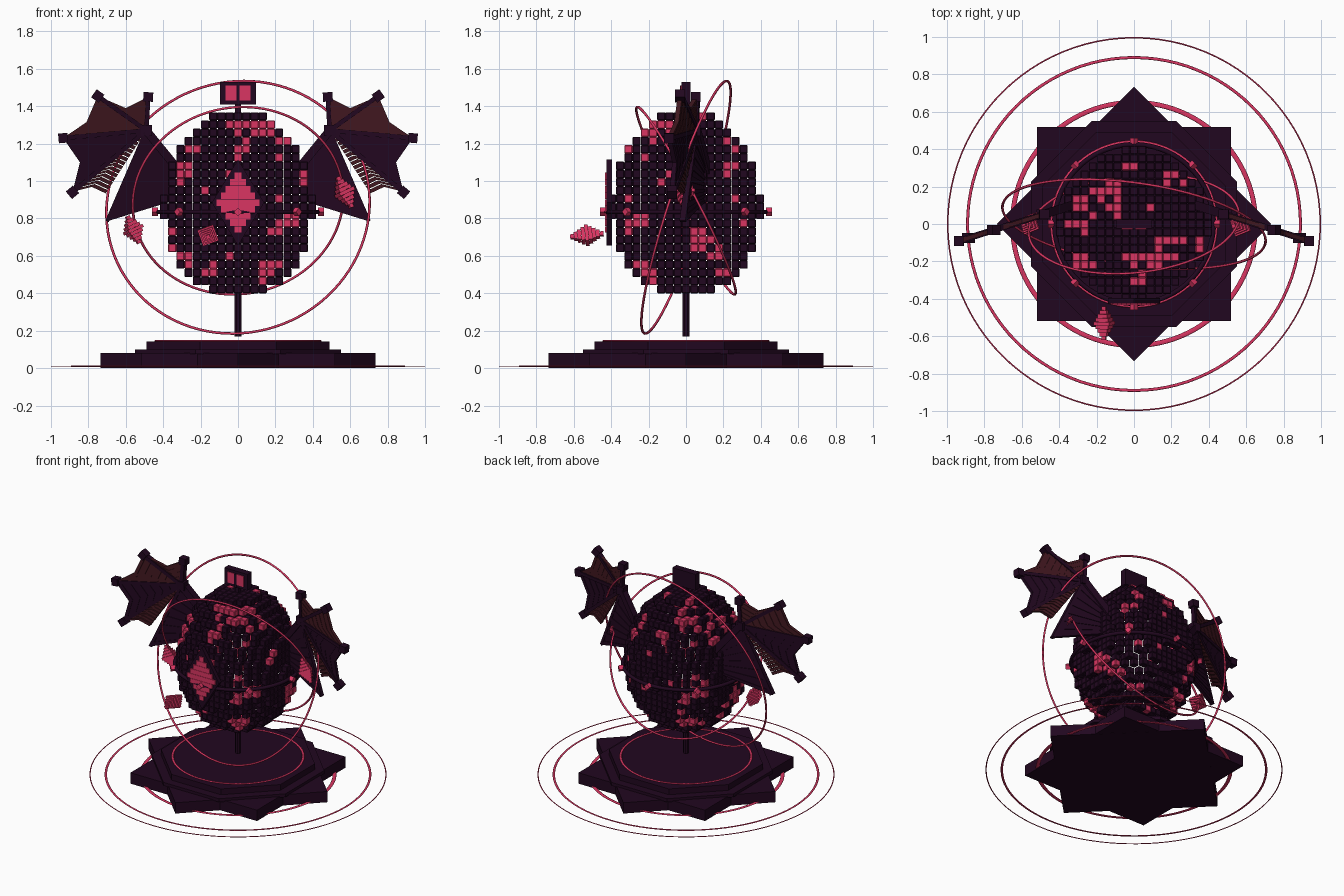
import bpy, bmesh, math, random
from mathutils import Vector, Matrix

if "Cube" in bpy.data.objects:
    bpy.data.objects.remove(bpy.data.objects["Cube"])

random.seed(4)


def material(name, rgb):
    m = bpy.data.materials.new(name)
    m.diffuse_color = (*rgb, 1)
    m.use_nodes = True
    m.node_tree.nodes["Principled BSDF"].inputs["Base Color"].default_value = m.diffuse_color
    return m


DARK = material("dark purple", (0.0155, 0.0022, 0.014))
MAROON = material("maroon", (0.052, 0.0085, 0.014))
PINK = material("pink", (0.70, 0.036, 0.122))


def finish(name, bm, *mats):
    bmesh.ops.recalc_face_normals(bm, faces=bm.faces)
    me = bpy.data.meshes.new(name)
    bm.to_mesh(me)
    bm.free()
    ob = bpy.data.objects.new(name, me)
    bpy.context.collection.objects.link(ob)
    for m in mats:
        me.materials.append(m)
    return ob


def box(bm, centre, size, rot=Matrix(), mat=0):
    mtx = Matrix.Translation(centre) @ rot @ Matrix.Diagonal((*size, 1))
    verts = bmesh.ops.create_cube(bm, size=1, matrix=mtx)["verts"]
    for f in {f for v in verts for f in v.link_faces}:
        f.material_index = mat


def prism(bm, front, back, mat=0):
    a = [bm.verts.new(p) for p in front]
    b = [bm.verts.new(p) for p in back]
    n = len(a)
    faces = [bm.faces.new(a), bm.faces.new(b[::-1])]
    faces += [bm.faces.new((a[i], b[i], b[(i + 1) % n], a[(i + 1) % n])) for i in range(n)]
    for f in faces:
        f.material_index = mat


def slab(name, sides, radius, z0, z1, turn):
    bm = bmesh.new()
    pts = [(radius * math.cos(turn + math.tau * i / sides),
            radius * math.sin(turn + math.tau * i / sides)) for i in range(sides)]
    prism(bm, [(x, y, z0) for x, y in pts], [(x, y, z1) for x, y in pts])
    return finish(name, bm, DARK)


def ring(name, radius, tube, z, mat, tilt=0, turn=0, flat=1):
    bpy.ops.mesh.primitive_torus_add(
        major_radius=radius, minor_radius=tube, major_segments=96, minor_segments=6,
        location=(0, 0, z), rotation=(math.radians(tilt), 0, math.radians(turn)))
    ob = bpy.context.object
    ob.name = name
    ob.scale.z = flat
    ob.data.materials.append(mat)
    bpy.ops.object.shade_smooth_by_angle(angle=math.radians(65))


# Star base with two octagonal tiers
slab("star_square", 4, 0.735, 0.001, 0.082, math.pi / 4)
slab("star_diamond", 4, 0.735, 0.0, 0.08, 0)
slab("lower_tier", 8, 0.595, 0.075, 0.1, math.pi / 8)
slab("upper_tier", 8, 0.53, 0.1, 0.143, math.pi / 8)
slab("stem", 8, 0.019, 0.17, 0.44, math.pi / 8)

# Flat rings on the ground and base, tilted rings around the egg
ring("outer_ground_ring", 0.996, 0.004, 0.01, PINK, flat=0.7)
ring("middle_ground_ring", 0.89, 0.008, 0.01, PINK, flat=0.4)
ring("inner_ground_ring", 0.65, 0.013, 0.01, PINK, flat=0.3)
ring("base_ring", 0.44, 0.008, 0.145, PINK, flat=0.6)
ring("large_orbit_ring", 0.71, 0.007, 0.86, PINK, 72, -8)
ring("small_orbit_ring", 0.565, 0.007, 0.895, PINK, 117.5, 6)

# Egg of small cubes with glowing patches: (a, b, radius) seen along each axis
CELL = 0.044
FRONT = [(-0.29, 0.70, .07), (0.17, 0.52, .07), (0.24, 0.75, .07), (0.10, 1.27, .06),
         (-0.28, 1.12, .05), (-0.14, 0.52, .04), (0.28, 1.15, .04), (0.02, 1.15, .04),
         (0.35, 0.86, .04), (-0.04, 1.03, .03)]
RIGHT = [(-0.20, 1.24, .06), (-0.25, 0.80, .07), (0.08, 0.66, .08), (0.23, 1.05, .06),
         (0.38, 0.80, .06), (-0.22, 0.50, .06), (0.20, 0.50, .05), (-0.08, 1.28, .03),
         (0.15, 0.60, .05), (-0.24, 1.12, .04)]
TOP = [(-0.28, 0.09, .06), (-0.28, 0.0, .05), (-0.28, -0.06, .04), (-0.26, -0.2, .05),
       (-0.10, 0.09, .05), (0.08, 0.09, .03), (0.20, 0.28, .04), (0.27, 0.21, .04),
       (0.0, -0.18, .06), (0.10, -0.2, .05), (0.14, -0.10, .05), (0.24, -0.08, .04),
       (0.35, -0.08, .03), (0.21, -0.17, .03)]


def near(a, b, spots):
    return any(math.hypot(a - p, b - q) < r * random.uniform(0.6, 1.15) for p, q, r in spots)


def in_egg(i, j, k):
    x, y, z = i * CELL, j * CELL, 0.422 + k * CELL
    h = (z - 0.84) / (0.46 if z < 0.84 else 0.545)
    return abs(h) < 1 and math.hypot(x, y) < 0.40 * math.sqrt(1 - h * h)


bm = bmesh.new()
STEPS = [(1, 0, 0), (-1, 0, 0), (0, 1, 0), (0, -1, 0), (0, 0, 1), (0, 0, -1)]
for k in range(24):
    for i in range(-10, 11):
        for j in range(-10, 11):
            if not in_egg(i, j, k) or all(in_egg(i + a, j + b, k + c) for a, b, c in STEPS):
                continue
            x, y, z = i * CELL, j * CELL, 0.422 + k * CELL
            if abs(y) > abs(x):
                lit = near(x if y < 0 else -x, z, FRONT)
            else:
                lit = near(y if x > 0 else -y, z, RIGHT)
            if z > 1.0 and not in_egg(i, j, k + 1):
                lit = near(x, y, TOP) or (lit and z < 1.3)
            lit = lit or random.random() < 0.025
            box(bm, (x, y, z), (0.0438,) * 3, mat=int(lit))
egg = finish("egg", bm, DARK, PINK)
bev = egg.modifiers.new("edges", "BEVEL")
bev.width, bev.segments = 0.004, 1

# Belt with eight studs
ring("egg_belt", 0.425, 0.013, 0.835, DARK)
bm = bmesh.new()
for n in range(8):
    turn = Matrix.Rotation(n * math.pi / 4, 4, "Z")
    box(bm, turn @ Vector((0.445, 0, 0.835)), (0.032,) * 3, turn @ Matrix.Rotation(math.pi / 4, 4, "X"))
finish("belt_studs", bm, PINK)

# Diamond plate with a stepped gem on the front
bm = bmesh.new()
outline = [(0, 0.655), (0.14, 0.885), (0, 1.115), (-0.14, 0.885)]
prism(bm, [(x, -0.425, z) for x, z in outline], [(x, -0.395, z) for x, z in outline])
finish("diamond_plate", bm, DARK)
bm = bmesh.new()
for n in range(-4, 5):
    box(bm, (0, -0.423, 0.885 + n * 0.036), (0.23 - 0.048 * abs(n), 0.02, 0.0345))
finish("diamond_gem", bm, PINK)

# Box on top with two lit panes
bm = bmesh.new()
box(bm, (0, 0, 1.47), (0.19, 0.05, 0.12))
box(bm, (0, 0, 1.39), (0.03, 0.03, 0.08))
box(bm, (0, -0.027, 1.46), (0.018, 0.012, 0.1))
finish("top_box", bm, DARK)
bm = bmesh.new()
for s in (-1, 1):
    box(bm, (s * 0.037, -0.026, 1.47), (0.058, 0.008, 0.08))
finish("top_box_panes", bm, PINK)

# Floating stepped shards
for n, (pos, axis, length) in enumerate([((-0.56, 0, 0.74), (-0.4, 0, 0.9), 0.16),
                                         ((0.57, -0.01, 0.94), (-0.4, 0, 0.85), 0.18),
                                         ((-0.16, -0.53, 0.71), (0, -1, -0.1), 0.18)]):
    bm = bmesh.new()
    rot = Vector(axis).to_track_quat("Z", "Y").to_matrix().to_4x4()
    rot = rot @ Matrix.Rotation(math.radians(20), 4, "Z")
    for s in range(-4, 5):
        w = 0.09 - 0.017 * abs(s)
        box(bm, Vector(pos) + rot @ Vector((0, 0, s * length / 9)), (w, w, length / 9.2), rot)
    finish(f"shard_{n + 1}", bm, PINK)

# Wings: drawn in x and z, swept forward towards the tips
HUB = Vector((0.49, 1.27))
TIPS = [Vector(p) for p in ((0.48, 1.45), (0.75, 1.455), (0.935, 1.23), (0.885, 0.94), (0.70, 0.785))]
SHOULDER, FLANK = Vector((0.33, 1.08)), Vector((0.36, 0.89))


def place(p, off, side):
    return Vector((side * p.x, 0.1 - 0.315 * (p.x - 0.33) + off, p.y))


def sheet(bm, pts, half, side, mat=0):
    prism(bm, [place(p, -half, side) for p in pts], [place(p, half, side) for p in pts], mat)


def rib(bm, a, b, width, half, side):
    d = (b - a).normalized() * width / 2
    n = Vector((-d.y, d.x))
    sheet(bm, [a + n, b + n, b - n, a - n], half, side)


def fan(bm, root, a, dip, b, count, fill, side, mat):
    for s in range(count):
        t0, t1 = max(s, 0.05) / count, (s + fill) / count
        pts = [root.lerp(p, t) for t, row in ((t0, (a, dip, b)), (t1, (b, dip, a))) for p in row]
        sheet(bm, pts, 0.009 + 0.003 * (s % 2), side, mat)


for side, label in ((-1, "left"), (1, "right")):
    bm = bmesh.new()
    fan(bm, HUB, TIPS[0], Vector((0.60, 1.39)), TIPS[1], 10, 1.0, side, 1)
    fan(bm, HUB, TIPS[1], Vector((0.81, 1.315)), TIPS[2], 14, 1.0, side, 1)
    fan(bm, HUB, TIPS[2], Vector((0.845, 1.10)), TIPS[3], 14, 1.0, side, 0)
    fan(bm, HUB, TIPS[3], Vector((0.785, 0.965)), Vector((0.71, 0.93)), 16, 0.8, side, 1)
    # inner membrane in stepped strips from shoulder to lower tip
    steps = 14
    for s in range(steps):
        t0, t1 = s / steps, (s + 1) / steps
        top = [HUB.lerp(TIPS[4], t) for t in (t0, t1)]
        low = SHOULDER.lerp(FLANK, t0)
        sheet(bm, [low, top[0], top[1], SHOULDER.lerp(FLANK, t1)], 0.01 + 0.005 * (s % 2), side)
    finish(label + "_wing_membrane", bm, DARK, MAROON)

    bm = bmesh.new()
    for tip in TIPS[:4]:
        rib(bm, HUB, tip, 0.024, 0.018, side)
        d = tip - HUB
        rot = Matrix.Rotation(side * math.atan2(d.x, d.y), 4, "Y")
        box(bm, place(tip, 0, side), (0.052, 0.052, 0.05), rot)
    rib(bm, HUB, TIPS[4], 0.02, 0.016, side)
    rib(bm, SHOULDER - Vector((0.06, 0.08)), HUB, 0.045, 0.025, side)
    box(bm, place(HUB, 0, side), (0.06, 0.055, 0.06))
    finish(label + "_wing_bones", bm, DARK)
